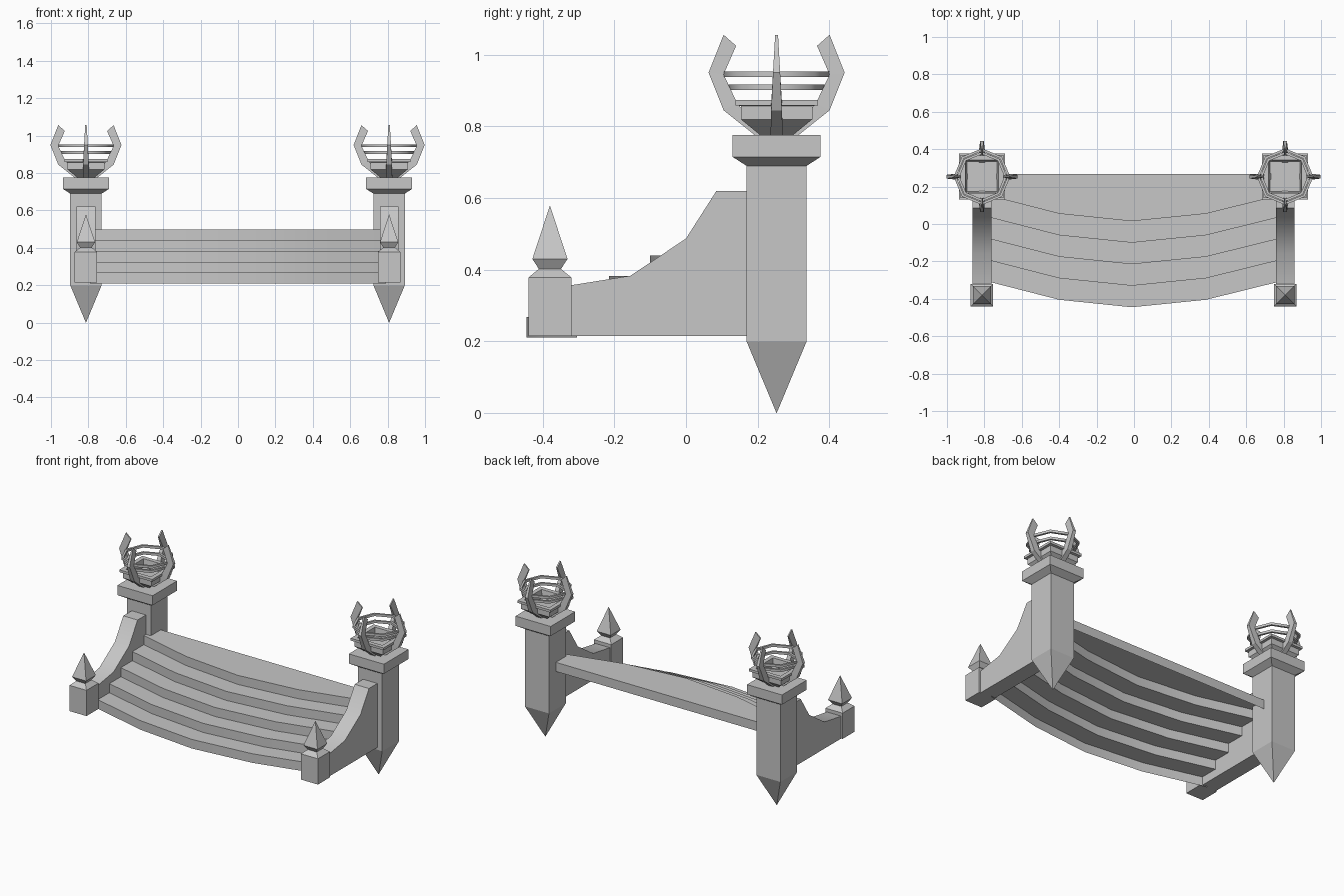
import bpy
import bmesh
from math import cos, sin, pi, radians
from mathutils import Matrix, Vector

if "Cube" in bpy.data.objects:
    bpy.data.objects.remove(bpy.data.objects["Cube"])

stone = bpy.data.materials.new("grey stone")
stone.use_nodes = True
GREY = (0.57, 0.57, 0.57, 1)
stone.diffuse_color = GREY
stone.node_tree.nodes["Principled BSDF"].inputs["Base Color"].default_value = GREY


def finish(name, bm, smooth=0):
    """Make the object; edges flatter than the smooth angle are shaded smooth."""
    bmesh.ops.remove_doubles(bm, verts=bm.verts, dist=0.0005)
    bmesh.ops.recalc_face_normals(bm, faces=bm.faces)
    mesh = bpy.data.meshes.new(name)
    bm.to_mesh(mesh)
    bm.free()
    if smooth:
        mesh.shade_smooth()
        mesh.set_sharp_from_angle(angle=radians(smooth))
    mesh.materials.append(stone)
    bpy.context.collection.objects.link(bpy.data.objects.new(name, mesh))


def bridge(bm, a, b):
    for i in range(len(a)):
        j = (i + 1) % len(a)
        bm.faces.new((a[i], a[j], b[j], b[i]))


def square_turning(name, profile, center):
    """Four-sided turning from half widths and heights."""
    bm = bmesh.new()
    loops = [[bm.verts.new((center[0] + sx * r, center[1] + sy * r, z))
              for sx, sy in ((1, 1), (-1, 1), (-1, -1), (1, -1))] for r, z in profile]
    for a, b in zip(loops, loops[1:]):
        bridge(bm, a, b)
    bm.faces.new(loops[0])
    bm.faces.new(loops[-1])
    finish(name, bm)


def hoop(name, radius, z, center):
    """Eight-sided band with corners behind the claws."""
    bm = bmesh.new()
    section = [(radius, z), (radius, z + 0.015),
               (radius - 0.014, z + 0.015), (radius - 0.014, z)]
    loops = [[bm.verts.new((center[0] + r * cos(i * pi / 4),
                            center[1] + r * sin(i * pi / 4), h)) for r, h in section]
             for i in range(8)]
    for a, b in zip(loops, loops[1:] + loops[:1]):
        bridge(bm, a, b)
    finish(name, bm, 50)


# Claw stations: inner radius, inner z, outer radius, outer z, half width
CLAW = [(0.035, 0.775, 0.06, 0.775, 0.017), (0.11, 0.865, 0.148, 0.845, 0.015),
        (0.148, 0.945, 0.19, 0.95, 0.010), (0.113, 1.025, 0.148, 1.056, 0.004)]


def claw(name, center, angle):
    bm = bmesh.new()
    rings = [[bm.verts.new(p) for p in ((ri, -w, zi), (ro, -w, zo), (ro, w, zo), (ri, w, zi))]
             for ri, zi, ro, zo, w in CLAW]
    for a, b in zip(rings, rings[1:]):
        bridge(bm, a, b)
    bm.faces.new(rings[0])
    bm.faces.new(rings[-1])
    bm.transform(Matrix.Translation(Vector(center)) @ Matrix.Rotation(angle, 4, "Z"))
    finish(name, bm)


# Bowed stair shell, open underneath, with a straight lip behind the landing
BOW = [(-0.79, 0.14), (-0.4, 0.04), (-0.012, 0), (0.385, 0.04), (0.79, 0.14)]
BASE, FRONT, RISE, RUN, STEPS = 0.21, -0.445, 0.0575, 0.115, 5
TOP = BASE + STEPS * RISE
bm = bmesh.new()
columns = []
for x, d in BOW:
    path = []
    for k in range(STEPS):
        y = FRONT + d + k * RUN
        path += [(y, BASE + k * RISE), (y, BASE + (k + 1) * RISE)]
    path += [(0.268, TOP), (0.268, TOP - RISE)]
    columns.append([bm.verts.new((x, y, z)) for y, z in path])
for a, b in zip(columns, columns[1:]):
    for i in range(len(a) - 1):
        bm.faces.new((a[i], b[i], b[i + 1], a[i + 1]))
finish("stairs", bm, 30)

WALL = [(-0.33, 0.215), (-0.33, 0.355), (-0.155, 0.383), (0, 0.487),
        (0.085, 0.62), (0.2, 0.62), (0.2, 0.215)]

for side, x in (("left", 0.808), ("right", -0.813)):
    tall = (x, 0.253, 0)

    # Tall square post with a pointed foot and a flared cap
    square_turning(f"{side}_post", [(0.0005, 0), (0.084, 0.2), (0.084, 0.7)], tall)
    square_turning(f"{side}_post_cap", [(0.084, 0.69), (0.123, 0.715), (0.123, 0.776)], tall)

    # Square brazier bowl, hoops and claws
    square_turning(f"{side}_brazier_bowl",
                   [(0.045, 0.775), (0.1, 0.82), (0.1, 0.857), (0.115, 0.859),
                    (0.115, 0.874), (0.088, 0.874), (0.08, 0.825)], tall)
    for n, (radius, z) in enumerate([(0.134, 0.902), (0.151, 0.938)]):
        hoop(f"{side}_brazier_hoop_{n + 1}", radius, z, tall)
    for n in range(4):
        claw(f"{side}_brazier_claw_{n + 1}", tall, radians(90 * n))

    # Sloping side wall
    bm = bmesh.new()
    outlines = [[bm.verts.new((x + dx, y, z)) for y, z in WALL] for dx in (-0.05, 0.05)]
    bridge(bm, *outlines)
    for outline in outlines:
        bm.faces.new(outline)
    finish(f"{side}_side_wall", bm, 30)

    # Small front post with a pointed finial
    square_turning(f"{side}_front_post",
                   [(0.06, 0.215), (0.06, 0.378), (0.031, 0.402), (0.049, 0.43),
                    (0.0005, 0.578)], (x, -0.38, 0))
